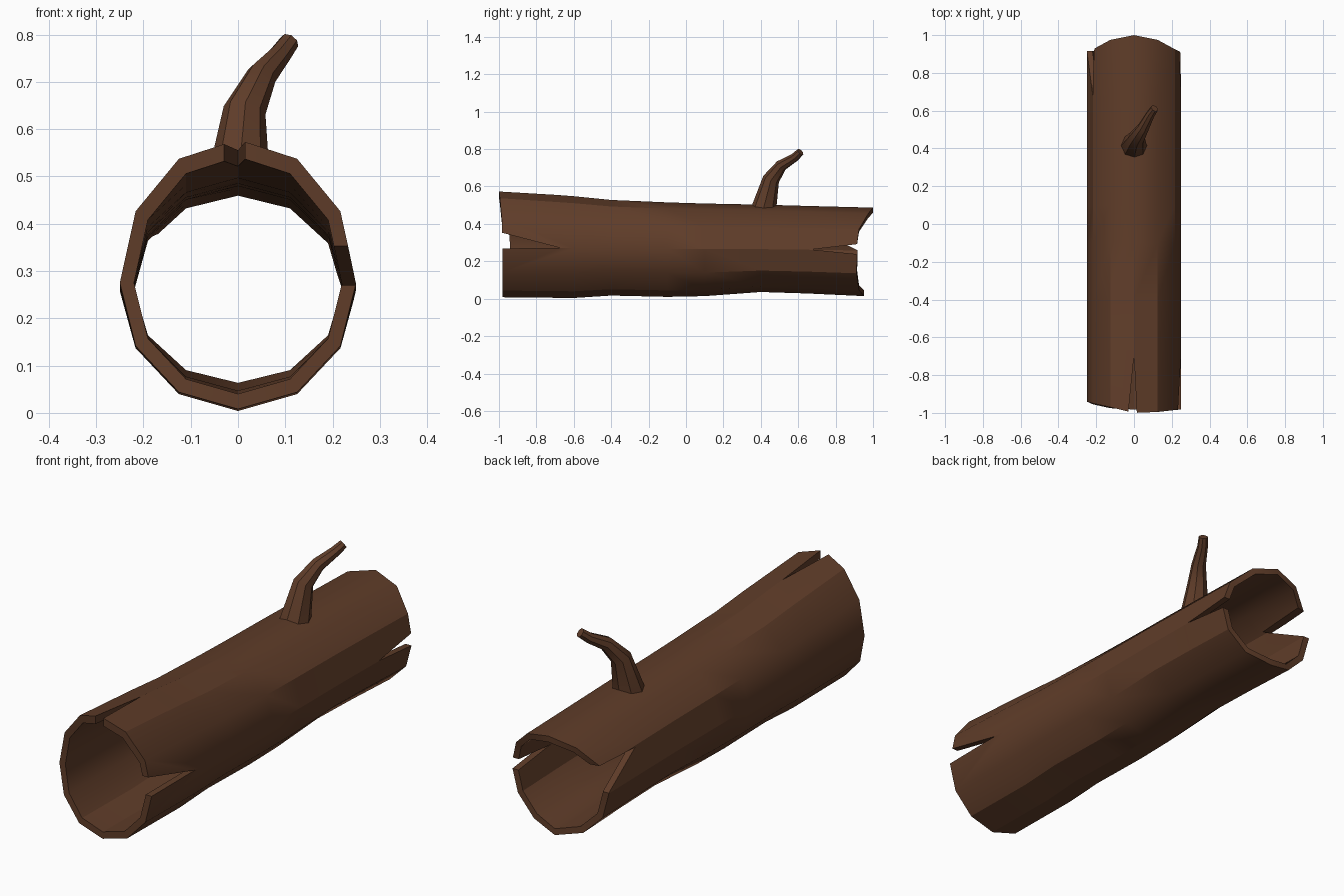
import bpy, bmesh, math
from mathutils import Vector

if "Cube" in bpy.data.objects:
    bpy.data.objects.remove(bpy.data.objects["Cube"])

SIDES = 12
WALL = 0.88          # inner radius / outer radius

bark = bpy.data.materials.new("bark")
bark.diffuse_color = (0.115, 0.046, 0.022, 1)
bark.use_nodes = True
bark.node_tree.nodes["Principled BSDF"].inputs["Base Color"].default_value = bark.diffuse_color


def make_object(name, bm, material=bark):
    bmesh.ops.recalc_face_normals(bm, faces=bm.faces)
    mesh = bpy.data.meshes.new(name)
    bm.to_mesh(mesh)
    bm.free()
    obj = bpy.data.objects.new(name, mesh)
    bpy.context.collection.objects.link(obj)
    if material:
        mesh.materials.append(material)
    return obj


def bridge(bm, a, b):
    n = len(a)
    for i in range(n):
        bm.faces.new((a[i], a[(i + 1) % n], b[(i + 1) % n], b[i]))


def shade(obj, degrees):
    bpy.ops.object.select_all(action='DESELECT')
    obj.select_set(True)
    bpy.context.view_layer.objects.active = obj
    bpy.ops.object.shade_smooth_by_angle(angle=math.radians(degrees))


# Hollow log: y, middle z, top z, bottom z of each section
sections = [(-1.0, 0.275, 0.578, 0.008), (-0.6, 0.27, 0.548, 0.004),
            (-0.4, 0.268, 0.528, 0.017), (-0.1, 0.266, 0.515, 0.01),
            (0.1, 0.265, 0.509, 0.014), (0.4, 0.265, 0.503, 0.036),
            (0.65, 0.262, 0.496, 0.028), (1.0, 0.258, 0.487, 0.014)]
# Ragged end outlines, clockwise from the top vertex
front_y = [-1, -.995, -.985, -.982, -.982, -.982, -.982, -.975, -.955, -.94, -.95, -.97]
back_y = [1, .975, .925, .91, .912, .925, .953, .925, .915, .917, .925, .975]


def log_ring(bm, index, scale):
    y, mid, top, bottom = sections[index]
    ring = []
    for i in range(SIDES):
        a = math.tau * i / SIDES
        c = math.cos(a)
        reach = (top - mid) if c > 0 else (mid - bottom)
        yy = front_y[i] if index == 0 else back_y[i] if index == len(sections) - 1 else y
        ring.append(bm.verts.new((0.25 * scale * math.sin(a), yy, mid + reach * scale * c)))
    return ring


bm = bmesh.new()
outer = [log_ring(bm, k, 1) for k in range(len(sections))]
inner = [log_ring(bm, k, WALL) for k in range(len(sections))]
for skin in (outer, inner):
    for a, b in zip(skin, skin[1:]):
        bridge(bm, a, b)
bridge(bm, outer[0], inner[0])
bridge(bm, outer[-1], inner[-1])
log = make_object("hollow_log", bm)


# Split cracks in the ends: triangular wedges cut out of the wall
def cut_wedge(name, triangle, offset):
    bm = bmesh.new()
    a = [bm.verts.new(p) for p in triangle]
    b = [bm.verts.new(Vector(p) + Vector(offset)) for p in triangle]
    bm.faces.new(a)
    bm.faces.new(b)
    bridge(bm, a, b)
    cutter = make_object(name, bm, None)
    mod = log.modifiers.new(name, 'BOOLEAN')
    mod.operation = 'DIFFERENCE'
    mod.solver = 'EXACT'
    mod.object = cutter
    bpy.context.view_layer.objects.active = log
    bpy.ops.object.modifier_apply(modifier=mod.name)
    bpy.data.objects.remove(cutter)


cut_wedge("top_crack", [(-.035, -1.05, .42), (.0175, -1.05, .42), (0, -.7, .42)], (0, 0, .3))
cut_wedge("front_crack", [(.12, -1.05, .269), (.12, -1.05, .37), (.12, -.67, .271)], (.3, 0, 0))
cut_wedge("right_back_crack", [(.12, 1.0, .23), (.12, 1.0, .302), (.12, .67, .263)], (.3, 0, 0))
cut_wedge("left_back_crack", [(-.12, 1.0, .22), (-.12, 1.0, .38), (-.12, .68, .373)], (-.3, 0, 0))
shade(log, 30)

# Broken branch: centre and radius along its path
path = [((0, .415, .485), .068), ((.014, .455, .64), .045),
        ((.05, .51, .713), .032), ((.087, .58, .755), .024), ((.109, .612, .785), .021)]
bm = bmesh.new()
rings = []
for k, (p, r) in enumerate(path):
    ahead = Vector(path[min(k + 1, len(path) - 1)][0])
    behind = Vector(path[max(k - 1, 0)][0])
    direction = (ahead - behind).normalized() if k else Vector((0, 0, 1))
    turn = Vector((0, 0, 1)).rotation_difference(direction)
    rings.append([bm.verts.new(Vector(p) + turn @ Vector(
        (r * math.sin(math.tau * i / 8), r * math.cos(math.tau * i / 8), 0))) for i in range(8)])
for a, b in zip(rings, rings[1:]):
    bridge(bm, a, b)
bm.faces.new(rings[0])
bm.faces.new(rings[-1])
branch = make_object("branch", bm)
shade(branch, 30)
